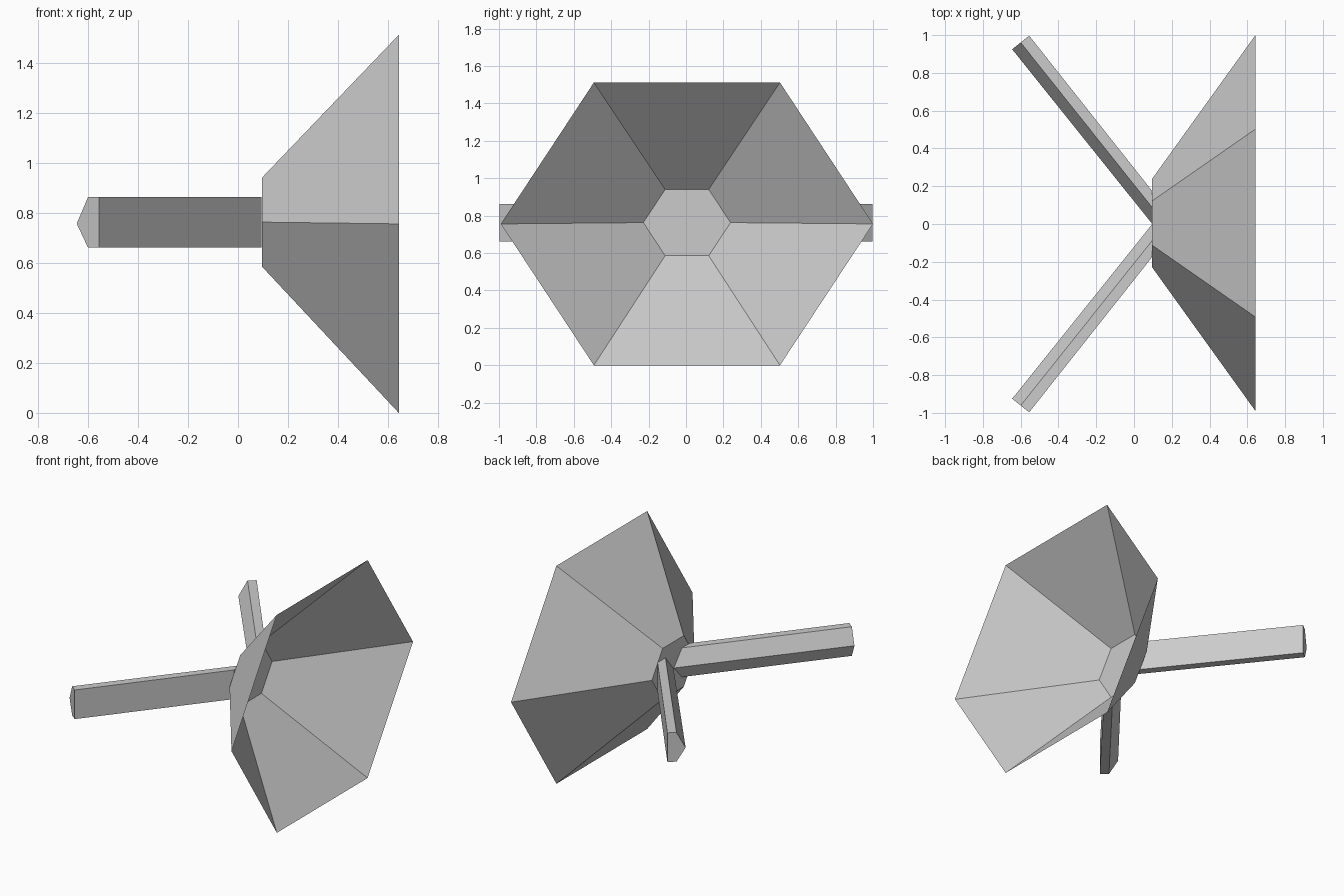
import bpy, bmesh, math

if "Cube" in bpy.data.objects:
    bpy.data.objects.remove(bpy.data.objects["Cube"])

grey = bpy.data.materials.new("plain grey")
grey.diffuse_color = (0.6, 0.6, 0.6, 1)
grey.use_nodes = True
grey.node_tree.nodes["Principled BSDF"].inputs["Base Color"].default_value = grey.diffuse_color


def loft(name, start, end, cap_start=True, cap_end=True):
    """Bridge two matching rings of points with flat faces."""
    bm = bmesh.new()
    a = [bm.verts.new(p) for p in start]
    b = [bm.verts.new(p) for p in end]
    n = len(a)
    for i in range(n):
        j = (i + 1) % n
        bm.faces.new((a[i], a[j], b[j], b[i]))
    if cap_start:
        bm.faces.new(a[::-1])
    if cap_end:
        bm.faces.new(b)
    bmesh.ops.recalc_face_normals(bm, faces=bm.faces)
    mesh = bpy.data.meshes.new(name)
    bm.to_mesh(mesh)
    bm.free()
    mesh.materials.append(grey)
    obj = bpy.data.objects.new(name, mesh)
    bpy.context.collection.objects.link(obj)
    return obj


def hexagon(x, ry, half_height, z):
    """Six-sided ring facing along x, squashed vertically."""
    rz = half_height / math.sin(math.pi / 3)
    return [(x, 0.005 + ry * math.cos(i * math.pi / 3),
             z + rz * math.sin(i * math.pi / 3)) for i in range(6)]


# Open six-sided dish with a small flat base
loft("dish", hexagon(0.095, 0.233, 0.177, 0.763),
     hexagon(0.643, 0.995, 0.756, 0.756), cap_end=False)

# Five-sided struts: flat outer side, pointed inner side
# Each profile row: offset across the strut (0 = inner ridge, 2 = outer), height
PROFILE = [(0, 0.757), (1, 0.863), (2, 0.863), (2, 0.661), (1, 0.661)]
for side, name in ((-1, "front_strut"), (1, "back_strut")):
    tip = [(-0.645 + 0.045 * s, side * (0.925 + 0.036 * s), z) for s, z in PROFILE]
    root = [(0.0945, side * (0.003 + 0.087 * s), z) for s, z in PROFILE]
    loft(name, tip, root)
